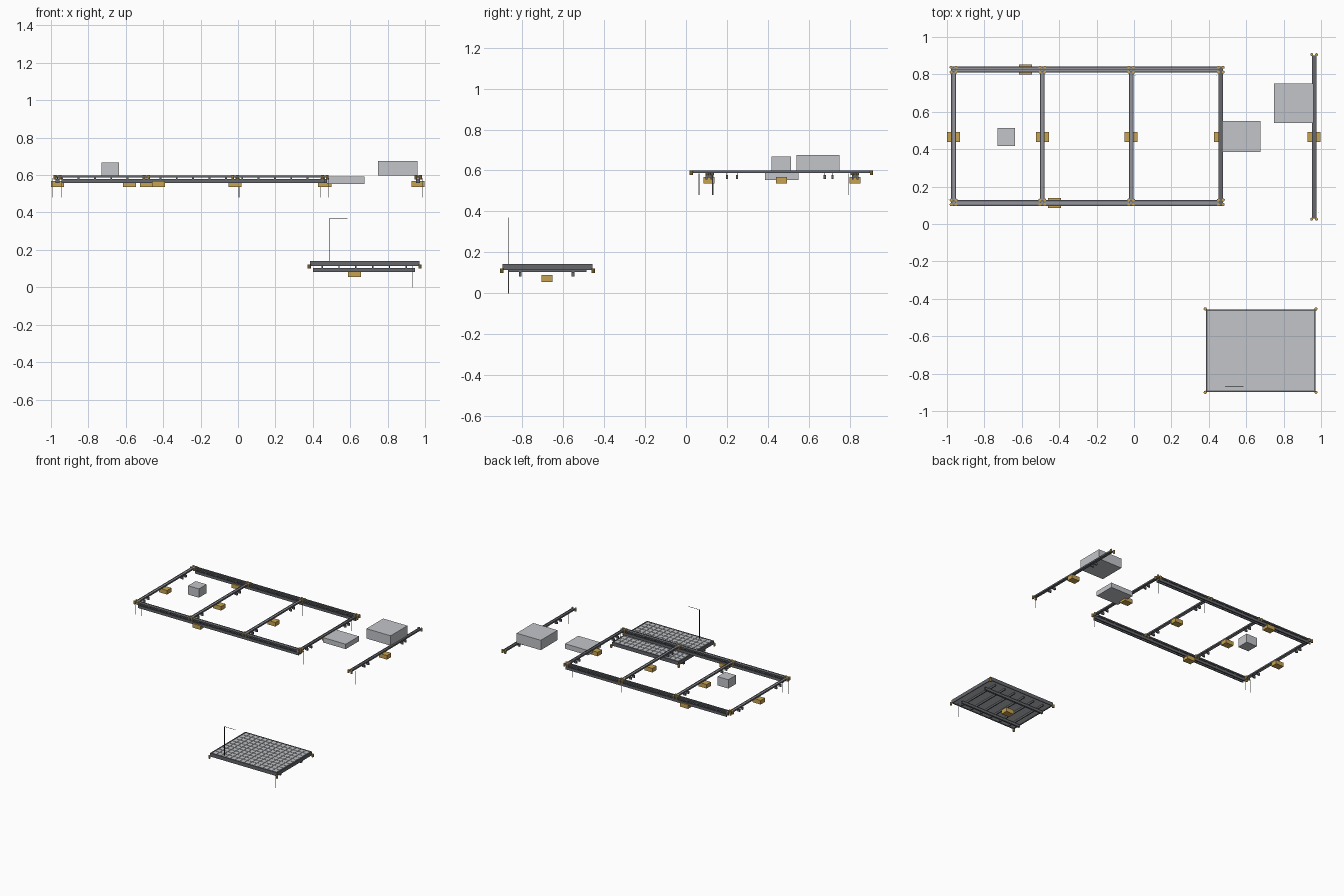
import bpy, bmesh, math
from mathutils import Matrix, Vector

if "Cube" in bpy.data.objects:
    bpy.data.objects.remove(bpy.data.objects["Cube"])


def mat(name, r, g, b):
    m = bpy.data.materials.new(name)
    m.diffuse_color = (r, g, b, 1)
    m.use_nodes = True
    m.node_tree.nodes["Principled BSDF"].inputs["Base Color"].default_value = m.diffuse_color
    return m


GREY = mat("light grey", 0.55, 0.56, 0.585)
STEEL = mat("frame grey", 0.13, 0.135, 0.15)
BELT = mat("belt grey", 0.29, 0.30, 0.325)
GOLD = mat("gold", 0.58, 0.37, 0.085)
BLACK = mat("black", 0.03, 0.03, 0.035)


class Part:
    """Collects boxes and cylinders into one object."""
    def __init__(self):
        self.bm = bmesh.new()

    def box(self, x0, x1, y0, y1, z0, z1):
        m = Matrix.Translation(((x0 + x1) / 2, (y0 + y1) / 2, (z0 + z1) / 2))
        bmesh.ops.create_cube(self.bm, size=1,
                              matrix=m @ Matrix.Diagonal((x1 - x0, y1 - y0, z1 - z0, 1)))
        return self

    def cyl(self, a, b, r, n=10):
        a, b = Vector(a), Vector(b)
        rot = (b - a).to_track_quat('Z', 'Y').to_matrix().to_4x4()
        bmesh.ops.create_cone(self.bm, cap_ends=True, segments=n, radius1=r, radius2=r,
                              depth=(b - a).length,
                              matrix=Matrix.Translation((a + b) / 2) @ rot)
        return self

    def done(self, name, material):
        me = bpy.data.meshes.new(name)
        self.bm.to_mesh(me)
        self.bm.free()
        me.materials.append(material)
        ob = bpy.data.objects.new(name, me)
        bpy.context.collection.objects.link(ob)
        return ob


def motor(name, x, y, z0=0.536, z1=0.568, hx=0.035, hy=0.027):
    Part().box(x - hx, x + hx, y - hy, y + hy, z0, z1).done(name, GOLD)


# Long conveyors along x: twin top strips, belt, cross ties, deeper lower beam
for name, yc, mx in (("front", 0.112, -0.425), ("back", 0.826, -0.58)):
    p = Part()
    for s in (-1, 1):
        y = yc + s * 0.012
        p.box(-0.97, 0.475, y - 0.003, y + 0.003, 0.588, 0.598)
        p.box(-0.945, 0.465, y - 0.004, y + 0.004, 0.557, 0.578)
    if name == "back":  # central divider strip
        p.box(-0.97, 0.475, yc - 0.003, yc + 0.003, 0.588, 0.598)
    for i in range(17):
        x = -0.94 + i * 0.0875
        p.box(x - 0.005, x + 0.005, yc - 0.012, yc + 0.012, 0.565, 0.59)
    p.done(name + "_conveyor_frame", STEEL)
    Part().box(-0.965, 0.47, yc - 0.0095, yc + 0.0095, 0.587, 0.595).done(
        name + "_conveyor_belt", BELT)
    motor(name + "_conveyor_motor", mx, yc)

# Cross conveyors along y, including the detached one on the right
for i, (x, y0, y1) in enumerate(((-0.965, 0.1, 0.838), (-0.49, 0.1, 0.838),
                                 (-0.015, 0.1, 0.838), (0.464, 0.1, 0.838),
                                 (0.963, 0.03, 0.9))):
    n = "cross_conveyor_%d" % (i + 1)
    p = Part()
    for s in (-1, 1):
        p.box(x + s * 0.0095 - 0.0028, x + s * 0.0095 + 0.0028, y0, y1, 0.587, 0.599)
    for y in (0.2, 0.25, 0.678, 0.717):  # hanging lugs
        p.box(x - 0.011, x + 0.011, y - 0.005, y + 0.005, 0.559, 0.578)
        p.box(x - 0.002, x + 0.002, y - 0.001, y + 0.001, 0.577, 0.588)
    p.done(n + "_frame", STEEL)
    Part().box(x - 0.007, x + 0.007, y0, y1, 0.587, 0.597).done(
        n + "_belt", BELT if i < 3 else STEEL)
    motor(n + "_motor", x, 0.466)
    # Round bearings at both ends
    p = Part()
    for y in ((0.104, 0.128, 0.812, 0.838) if i < 4 else (0.026, 0.906)):
        for s in (-1, 1):
            p.cyl((x + s * 0.013, y, 0.577), (x + s * 0.013, y, 0.601), 0.008)
    p.done(n + "_bearings", GOLD)

# Thin support legs
p = Part()
for x, y in ((-0.99, 0.13), (-0.942, 0.132), (0.485, 0.13), (0.44, 0.795),
             (0.005, 0.795), (0.985, 0.063)):
    p.cyl((x, y, 0.48), (x, y, 0.585), 0.002, 8)
p.cyl((0.932, -0.867, 0), (0.932, -0.867, 0.115), 0.002, 8)
p.done("support_legs", GREY)

# Cartons and cabinets
Part().box(-0.73, -0.635, 0.417, 0.512, 0.598, 0.668).done("small_carton", GREY)
Part().box(0.475, 0.675, 0.385, 0.55, 0.553, 0.592).done("flat_cabinet", GREY)
Part().box(0.748, 0.96, 0.54, 0.75, 0.598, 0.676).done("large_carton", GREY)

# Platform: slab, rim and raised tile grid
X0, X1, Y0, Y1 = 0.384, 0.97, -0.897, -0.457
Part().box(X0 + 0.005, X1 - 0.005, Y0 + 0.005, Y1 - 0.005, 0.117, 0.138).done("platform_slab", GREY)
p = Part()
p.box(X0, X1, Y0, Y0 + 0.008, 0.114, 0.142).box(X0, X1, Y1 - 0.008, Y1, 0.114, 0.142)
p.box(X0, X0 + 0.008, Y0 + 0.008, Y1 - 0.008, 0.114, 0.142)
p.box(X1 - 0.008, X1, Y0 + 0.008, Y1 - 0.008, 0.114, 0.142)
p.done("platform_rim", STEEL)
p = Part()
NX, NY = 14, 10
w, d = (X1 - X0 - 0.018) / NX, (Y1 - Y0 - 0.018) / NY
for i in range(NX):
    for j in range(NY):
        x, y = X0 + 0.009 + i * w, Y0 + 0.009 + j * d
        p.box(x + 0.002, x + w - 0.002, y + 0.002, y + d - 0.002, 0.137, 0.1415)
p.done("platform_tiles", GREY)

# Underside beams and cross ties
p = Part()
for y in (-0.81, -0.552):
    p.box(0.402, 0.945, y - 0.007, y + 0.007, 0.083, 0.103)
for i in range(6):
    x = 0.45 + i * 0.09
    p.box(x - 0.004, x + 0.004, Y0 + 0.03, Y1 - 0.03, 0.103, 0.118)
p.done("platform_beams", STEEL)
motor("platform_motor", 0.622, -0.68, 0.056, 0.09)

# Platform corner bearings
p = Part()
for x in (X0 - 0.003, X1 + 0.003):
    for y in (Y0 - 0.003, Y1 + 0.003):
        p.cyl((x, y, 0.1), (x, y, 0.122), 0.0085)
p.done("platform_bearings", GOLD)

# Signal post with side arm
Part().cyl((0.49, -0.869, 0.14), (0.49, -0.869, 0.37), 0.002, 8).cyl(
    (0.488, -0.869, 0.369), (0.585, -0.869, 0.369), 0.0015, 8).done("signal_post", BLACK)
